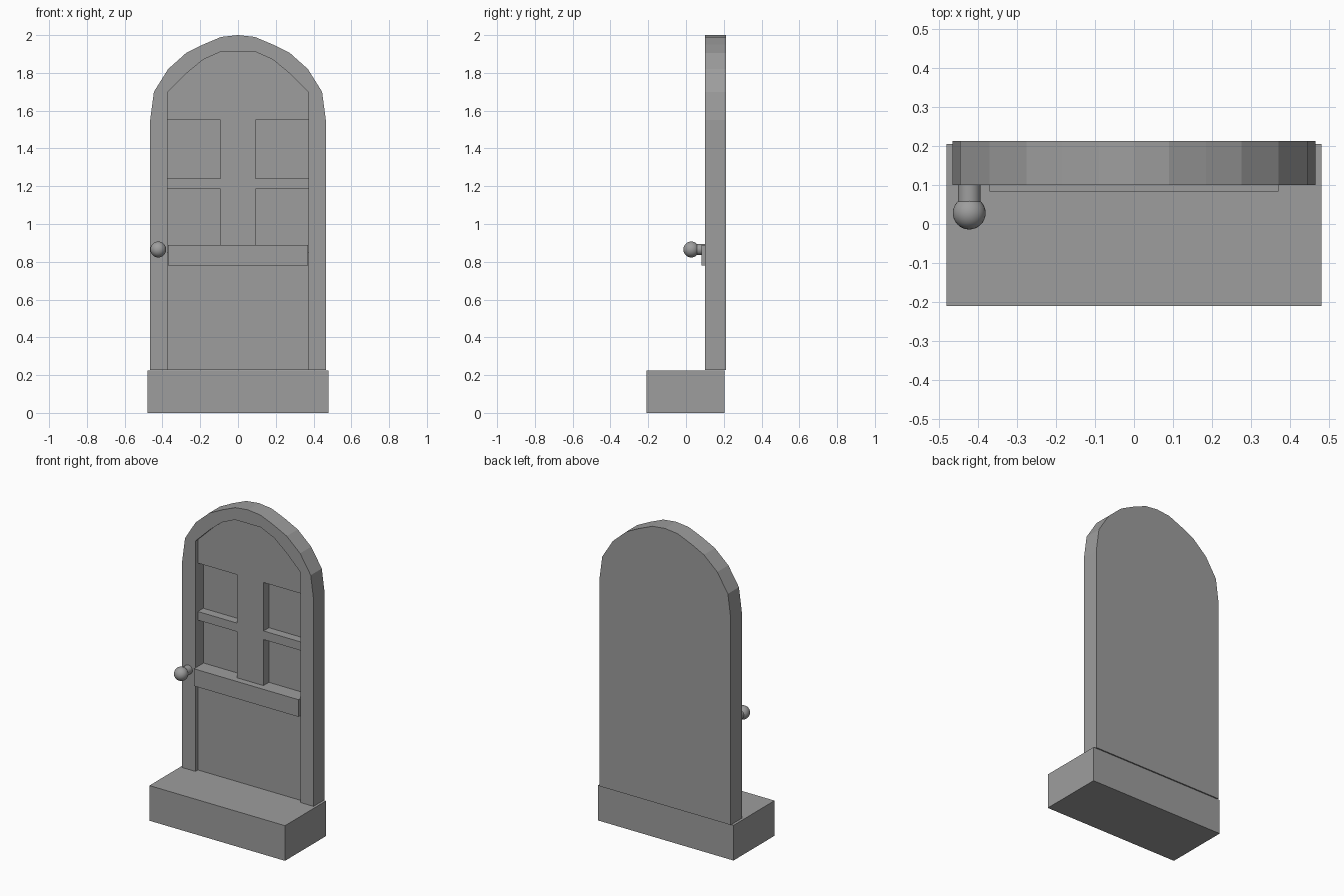
import bpy
import bmesh
from math import radians

cube = bpy.data.objects.get("Cube")
if cube:
    bpy.data.objects.remove(cube, do_unlink=True)

GREY = (0.34, 0.34, 0.34, 1)
stone = bpy.data.materials.new("plain grey")
stone.use_nodes = True
stone.diffuse_color = GREY
stone.node_tree.nodes["Principled BSDF"].inputs["Base Color"].default_value = GREY


def extrude_profile(name, points, y0, y1):
    """Solid made from an (x, z) outline pushed from y0 back to y1."""
    bm = bmesh.new()
    face = bm.faces.new([bm.verts.new((x, y0, z)) for x, z in points])
    new = bmesh.ops.extrude_face_region(bm, geom=[face])["geom"]
    verts = [g for g in new if isinstance(g, bmesh.types.BMVert)]
    bmesh.ops.translate(bm, verts=verts, vec=(0, y1 - y0, 0))
    bmesh.ops.recalc_face_normals(bm, faces=bm.faces)
    mesh = bpy.data.meshes.new(name)
    bm.to_mesh(mesh)
    bm.free()
    mesh.materials.append(stone)
    obj = bpy.data.objects.new(name, mesh)
    bpy.context.collection.objects.link(obj)
    return obj


def box(name, x0, x1, y0, y1, z0, z1):
    return extrude_profile(name, [(x0, z0), (x1, z0), (x1, z1), (x0, z1)], y0, y1)


def mirrored(half):
    """Close a right-hand outline with its left-hand mirror."""
    return half + [(-x, z) for x, z in reversed(half) if x > 0]


def cut(target, cutter):
    bpy.context.view_layer.objects.active = target
    mod = target.modifiers.new("cut", "BOOLEAN")
    mod.operation = "DIFFERENCE"
    mod.solver = "EXACT"
    mod.object = cutter
    bpy.ops.object.modifier_apply(modifier=mod.name)
    bpy.data.objects.remove(cutter, do_unlink=True)


def finish_round(name):
    obj = bpy.context.object
    obj.name = name
    obj.data.materials.append(stone)
    bpy.ops.object.shade_smooth_by_angle(angle=radians(40))


# Doorstep
box("doorstep", -0.48, 0.48, -0.21, 0.205, 0, 0.225)

# Arched door slab
FLOOR = 0.226
outer = [(0.465, FLOOR), (0.465, 1.55), (0.445, 1.7), (0.37, 1.82), (0.275, 1.905),
         (0.185, 1.95), (0.09, 1.99), (0, 2)]
door = extrude_profile("arched_door", mirrored(outer), 0.1, 0.212)

# Shallow arched recess leaves the surrounding frame proud
inner = [(0.372, 0.1), (0.372, 1.7), (0.27, 1.8), (0.185, 1.87), (0.092, 1.912)]
cut(door, extrude_profile("recess_cutter", mirrored(inner), 0, 0.125))

# Four deeper window panes, leaving the cross bars between
for side in (-1, 1):
    for z0, z1 in ((0.85, 1.185), (1.24, 1.55)):
        x0, x1 = sorted((side * 0.093, side * 0.372))
        cut(door, box("pane_cutter", x0, x1, 0.05, 0.18, z0, z1))

# Middle rail standing forward of the frame
box("middle_rail", -0.37, 0.37, 0.083, 0.19, 0.78, 0.89)

# Door knob: stem and ball
bpy.ops.mesh.primitive_cylinder_add(vertices=32, radius=0.029, depth=0.09,
                                    location=(-0.422, 0.075, 0.865),
                                    rotation=(radians(90), 0, 0))
finish_round("knob_stem")
bpy.ops.mesh.primitive_uv_sphere_add(segments=32, ring_count=16, radius=0.042,
                                     location=(-0.422, 0.028, 0.865))
finish_round("knob_ball")
